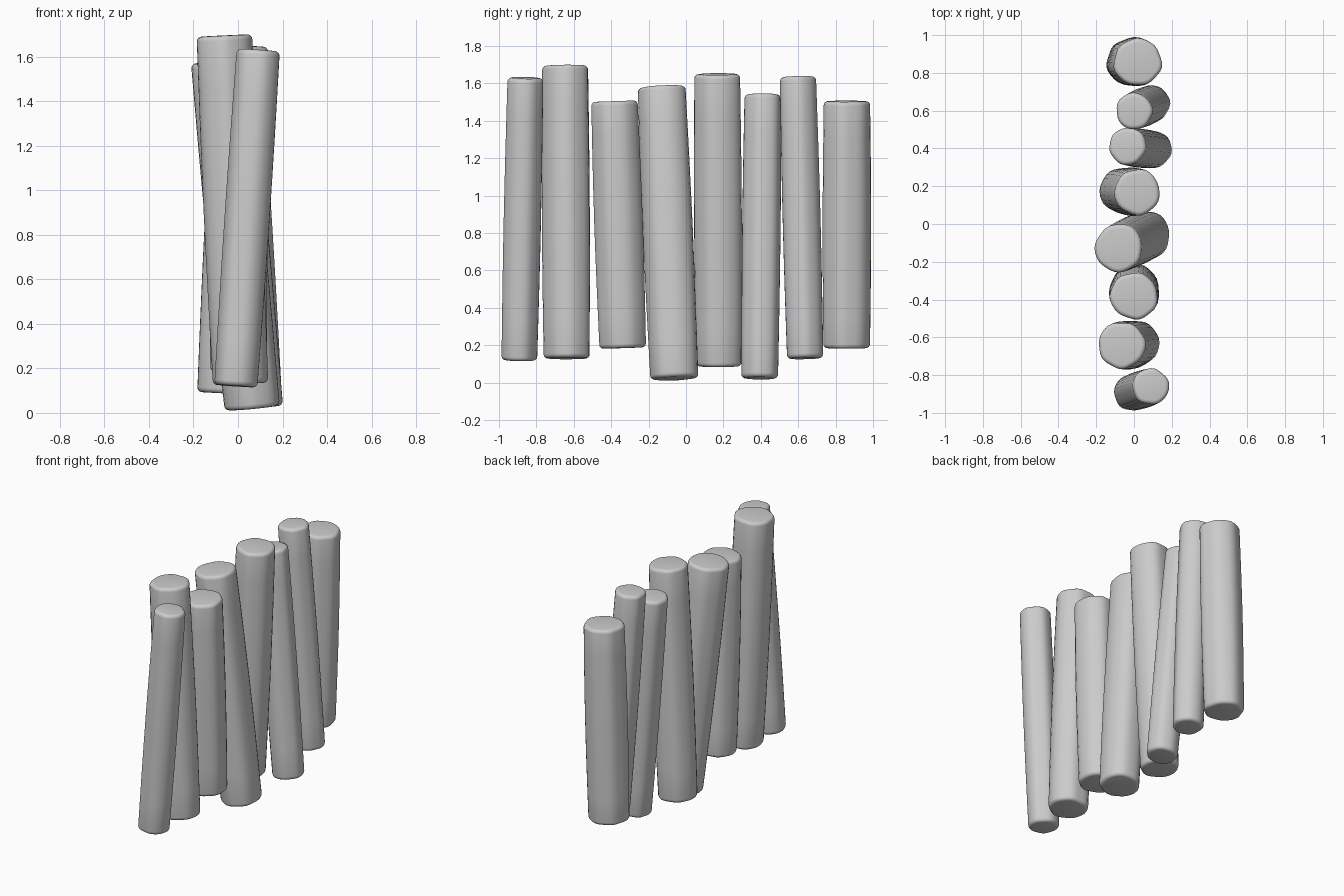
import bpy, bmesh, math, random
from mathutils import Vector

if "Cube" in bpy.data.objects:
    bpy.data.objects.remove(bpy.data.objects["Cube"])

SEG = 32
# top centre, bottom centre, radius of each log
LOGS = [
    ((0.09, -0.86, 1.63), (-0.01, -0.893, 0.12), 0.099),
    ((-0.065, -0.642, 1.695), (0.01, -0.633, 0.13), 0.127),
    ((0.00, -0.382, 1.505), (0.005, -0.337, 0.185), 0.128),
    ((-0.083, -0.128, 1.58), (0.067, -0.06, 0.022), 0.130),
    ((0.018, 0.168, 1.65), (-0.062, 0.177, 0.088), 0.124),
    ((-0.035, 0.412, 1.54), (0.103, 0.394, 0.024), 0.101),
    ((0.00, 0.597, 1.635), (0.095, 0.638, 0.13), 0.099),
    ((0.02, 0.857, 1.505), (-0.018, 0.857, 0.185), 0.129),
]


def make_log(name, top, bottom, r, rng):
    top, bottom = Vector(top), Vector(bottom)
    axis = top - bottom
    length = axis.length
    rot = Vector((0, 0, 1)).rotation_difference(axis)
    # irregular, softly faceted outline that twists slightly up the log
    waves = [(k, rng.uniform(0.01, 0.025), rng.uniform(0, math.tau), rng.uniform(-0.7, 0.7))
             for k in (2, 3, 5, 7)]
    b = 0.022
    arc = [(b * (1 - math.cos(a)), b * (1 - math.sin(a)))
           for a in (0, math.pi / 8, math.pi / 4, 3 * math.pi / 8, math.pi / 2)]
    # (height, inset): rounded bottom rim, shaft, rounded top rim
    profile = [(h, i) for h, i in arc]
    profile += [(b + (length - 2 * b) * j / 8, 0) for j in range(1, 8)]
    profile += [(length - h, i) for h, i in reversed(arc)]

    bm = bmesh.new()
    rings = []
    for h, inset in profile:
        t = h / length
        bulge = 0.97 + 0.045 * math.sin(math.pi * t)
        ring = []
        for s in range(SEG):
            a = math.tau * s / SEG
            w = 1 + sum(amp * 0.75 * math.cos(k * a + p + tw * t) for k, amp, p, tw in waves)
            d = r * bulge * w - inset
            ring.append(bm.verts.new(bottom + rot @ Vector((d * math.cos(a), d * math.sin(a), h))))
        rings.append(ring)
    for lo, hi in zip(rings, rings[1:]):
        for s in range(SEG):
            n = (s + 1) % SEG
            bm.faces.new((lo[s], lo[n], hi[n], hi[s]))
    # flat sawn ends
    bm.faces.new(rings[0][::-1])
    bm.faces.new(rings[-1])
    for f in bm.faces:
        f.smooth = True
    mesh = bpy.data.meshes.new(name)
    bm.to_mesh(mesh)
    bm.free()
    obj = bpy.data.objects.new(name, mesh)
    bpy.context.collection.objects.link(obj)


rng = random.Random(4)
for i, (top, bottom, r) in enumerate(LOGS):
    make_log(f"log_{i + 1}", top, bottom, r, rng)
